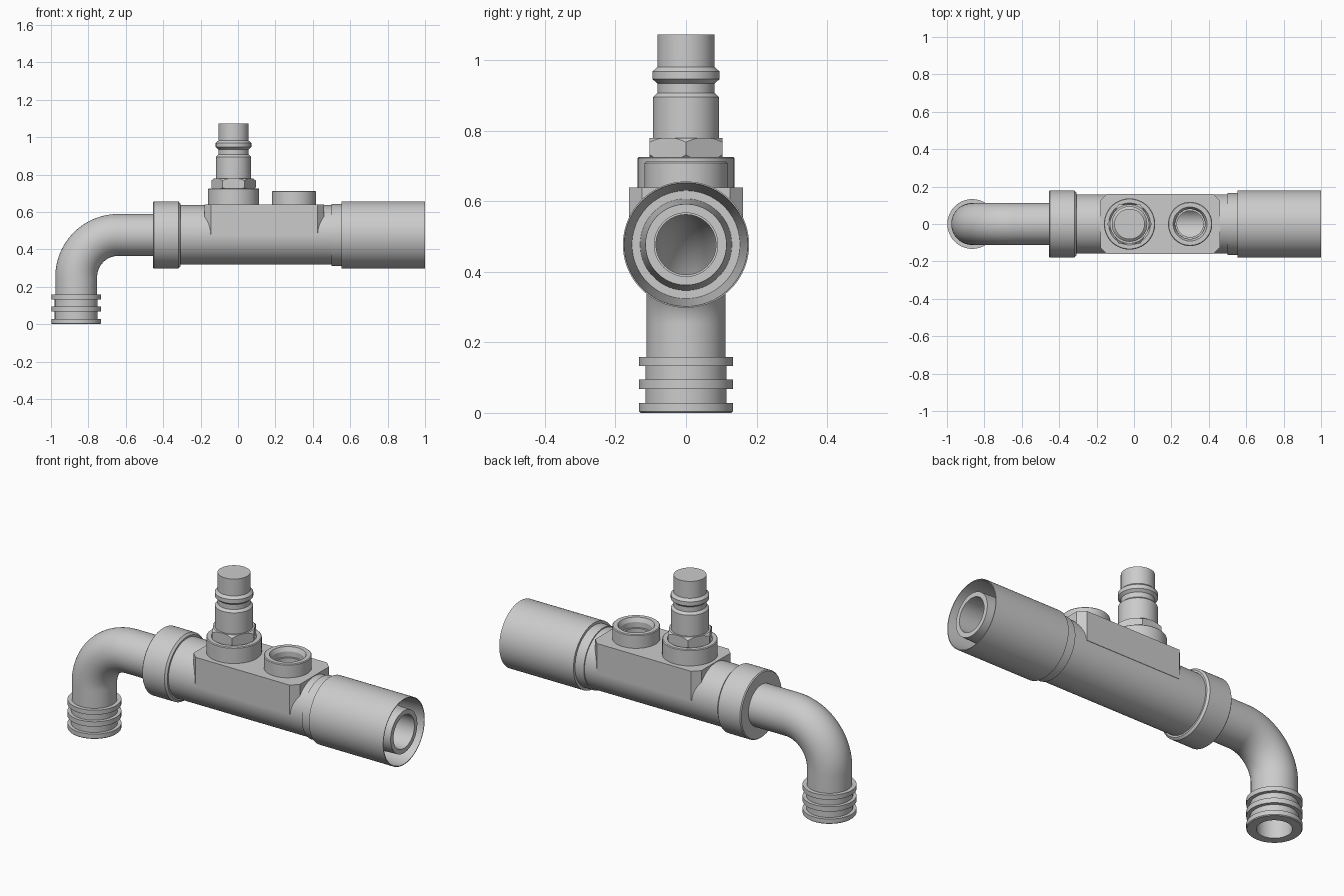
import bpy, bmesh
from math import sin, cos, pi, radians
from mathutils import Vector

if "Cube" in bpy.data.objects:
    bpy.data.objects.remove(bpy.data.objects["Cube"])

AXIS = 0.477          # height of the horizontal bore
Y = Vector((0, 1, 0))


def add_object(name, bm):
    bmesh.ops.recalc_face_normals(bm, faces=bm.faces[:])
    me = bpy.data.meshes.new(name)
    bm.to_mesh(me)
    bm.free()
    ob = bpy.data.objects.new(name, me)
    bpy.context.collection.objects.link(ob)
    return ob


def sweep(name, stations, closed=False, n=64, turn=0.0):
    """Skin circles (centre, direction, radius); closed joins last to first."""
    bm = bmesh.new()
    rings = []
    for c, t, r in stations:
        v = Vector(t).cross(Y)
        rings.append([bm.verts.new(Vector(c) + r * (cos(a) * Y + sin(a) * v))
                      for a in (turn + 2 * pi * i / n for i in range(n))])
    pairs = list(zip(rings, rings[1:]))
    if closed:
        pairs.append((rings[-1], rings[0]))
    else:
        bm.faces.new(rings[0])
        bm.faces.new(rings[-1])
    for a, b in pairs:
        for i in range(n):
            j = (i + 1) % n
            bm.faces.new((a[i], a[j], b[j], b[i]))
    return add_object(name, bm)


def lathe_x(name, profile, **kw):
    return sweep(name, [((x, 0, AXIS), (1, 0, 0), r) for x, r in profile], **kw)


def lathe_z(name, x, profile, **kw):
    return sweep(name, [((x, 0, z), (0, 0, 1), r) for z, r in profile], **kw)


def boolean(ob, other, op):
    m = ob.modifiers.new(op, 'BOOLEAN')
    m.operation, m.object, m.solver = op, other, 'EXACT'
    bpy.context.view_layer.objects.active = ob
    bpy.ops.object.modifier_apply(modifier=m.name)
    bpy.data.objects.remove(other)


# Main body: left collar, barrel, right sleeve with a tapered inner nozzle
body = lathe_x("valve_body", [
    (-0.455, 0.174), (-0.45, 0.179), (-0.318, 0.179), (-0.308, 0.168), (-0.308, 0.159),
    (0.50, 0.159), (0.50, 0.165), (0.553, 0.165), (0.553, 0.179), (1.0, 0.179),
    (1.0, 0.175), (0.65, 0.153), (0.65, 0.13), (1.0, 0.115)], n=96)

# Flat-topped block with chamfered upright corners
bm = bmesh.new()
x0, x1, w, c = -0.18, 0.46, 0.161, 0.036
outline = [(x0 + c, -w), (x1 - c, -w), (x1, c - w), (x1, w - c),
           (x1 - c, w), (x0 + c, w), (x0, w - c), (x0, c - w)]
face = bm.faces.new([bm.verts.new((x, y, AXIS + 0.003)) for x, y in outline])
ext = bmesh.ops.extrude_face_region(bm, geom=[face])
bmesh.ops.translate(bm, vec=(0, 0, 0.159),
                    verts=[v for v in ext['geom'] if isinstance(v, bmesh.types.BMVert)])
boolean(body, add_object("block", bm), 'UNION')

# Two bosses on the block, then the bore and the open port
FIT, PORT = -0.024, 0.3
boolean(body, lathe_z("fitting_boss", FIT, [
    (0.60, 0.137), (0.722, 0.137), (0.726, 0.133), (0.726, 0.112),
    (0.706, 0.10)]), 'UNION')
boolean(body, lathe_z("port_boss", PORT, [
    (0.60, 0.118), (0.708, 0.118), (0.712, 0.114)]), 'UNION')
boolean(body, lathe_x("bore", [(-0.5, 0.09), (1.05, 0.09)]), 'DIFFERENCE')
boolean(body, lathe_z("port_hole", PORT, [
    (0.48, 0.07), (0.66, 0.07), (0.66, 0.08), (0.69, 0.08), (0.73, 0.10)]), 'DIFFERENCE')

# Hollow elbow with three ribs at its foot
PX, BEND = -0.865, 0.225
foot = [(0, 0.129), (0.004, 0.133), (0.028, 0.133), (0.028, 0.115), (0.068, 0.115),
        (0.068, 0.133), (0.095, 0.133), (0.095, 0.115), (0.133, 0.115),
        (0.133, 0.133), (0.158, 0.133), (0.158, 0.112)]
path = []
for i in range(25):
    a = pi / 2 * i / 24
    path.append(((PX + BEND * (1 - cos(a)), 0, AXIS - BEND + BEND * sin(a)),
                 (sin(a), 0, cos(a))))
path.append(((-0.44, 0, AXIS), (1, 0, 0)))
outer = [((PX, 0, z), (0, 0, 1), r) for z, r in foot] + [(p, t, 0.112) for p, t in path]
inner = [(p, t, 0.085) for p, t in reversed(path)] + [((PX, 0, 0), (0, 0, 1), 0.085)]
elbow = sweep("elbow_pipe", outer + inner, closed=True)

# Hexagon nut with rounded-off corners
nut = lathe_z("hex_nut", FIT, [(0.71, 0.119), (0.78, 0.119)], n=6, turn=pi / 6)
boolean(nut, lathe_z("nut_chamfer", FIT, [
    (0.70, 0.09), (0.735, 0.122), (0.765, 0.122), (0.785, 0.098)]), 'INTERSECT')

# Quick-connect stem
stem = lathe_z("connector_stem", FIT, [
    (0.70, 0.094), (0.895, 0.094), (0.907, 0.081), (0.934, 0.081), (0.946, 0.095),
    (0.968, 0.095), (0.981, 0.081), (1.073, 0.081)])

for ob in (body, elbow, nut, stem):
    bpy.ops.object.select_all(action='DESELECT')
    ob.select_set(True)
    bpy.context.view_layer.objects.active = ob
    bpy.ops.object.shade_smooth_by_angle(angle=radians(25))
